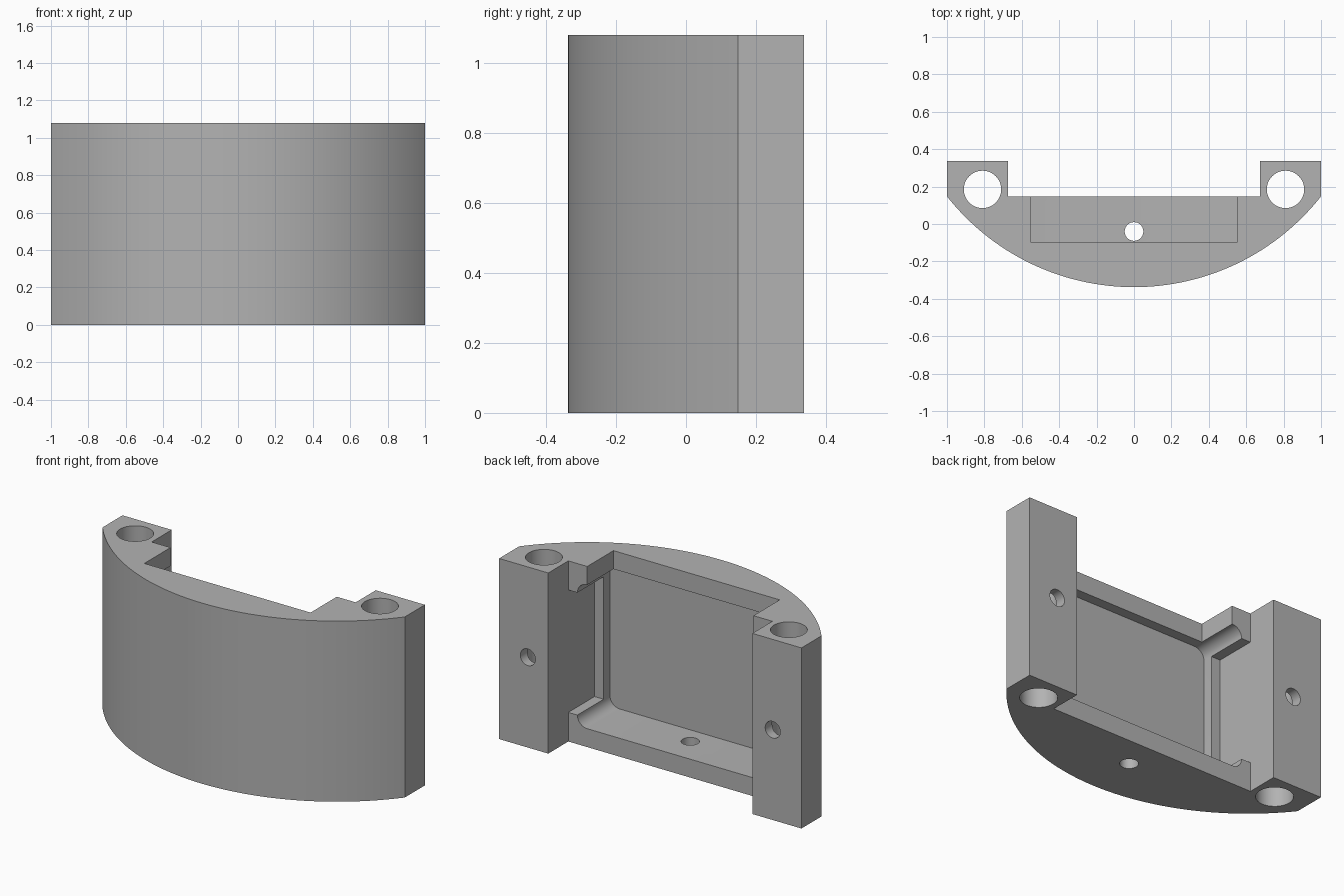
import bpy, bmesh, math

if "Cube" in bpy.data.objects:
    bpy.data.objects.remove(bpy.data.objects["Cube"])

H = 1.08            # height
BACK = 0.3375       # rear face of the posts
WEB = 0.148         # rear face of the web between the posts
POST = 0.675        # inner side of the posts
STEP = -0.1         # depth of the wide recess

grey = bpy.data.materials.new("plain_grey")
grey.diffuse_color = (0.45, 0.45, 0.45, 1)
grey.use_nodes = True
grey.node_tree.nodes["Principled BSDF"].inputs["Base Color"].default_value = grey.diffuse_color


def prism(name, outline, vector):
    """Extrude a closed outline of 3D points along a vector."""
    bm = bmesh.new()
    face = bm.faces.new([bm.verts.new(p) for p in outline])
    new = bmesh.ops.extrude_face_region(bm, geom=[face])["geom"]
    bmesh.ops.translate(bm, vec=vector, verts=[v for v in new if isinstance(v, bmesh.types.BMVert)])
    bmesh.ops.recalc_face_normals(bm, faces=bm.faces)
    mesh = bpy.data.meshes.new(name)
    bm.to_mesh(mesh)
    bm.free()
    mesh.materials.append(grey)
    obj = bpy.data.objects.new(name, mesh)
    bpy.context.collection.objects.link(obj)
    return obj


def circle(r, n):
    return [(r * math.cos(math.tau * i / n), r * math.sin(math.tau * i / n)) for i in range(n)]


def cut(target, cutter):
    mod = target.modifiers.new(cutter.name, "BOOLEAN")
    mod.operation, mod.solver, mod.object = "DIFFERENCE", "EXACT", cutter
    cutter.hide_render = True
    bpy.context.view_layer.objects.active = target
    bpy.ops.object.modifier_apply(modifier=mod.name)
    bpy.data.objects.remove(cutter)


def box(name, half_x, y0, y1, z0, z1):
    base = [(-half_x, y0, z0), (half_x, y0, z0), (half_x, y1, z0), (-half_x, y1, z0)]
    return prism(name, base, (0, 0, z1 - z0))


# Bow-fronted body with two rear posts
sag = WEB + BACK
radius = (1 + sag * sag) / (2 * sag)
half = math.asin(1 / radius)
steps = 64
outline = []
for i in range(steps + 1):
    a = half * (2 * i / steps - 1)
    outline.append((radius * math.sin(a), radius - BACK - radius * math.cos(a), 0))
outline += [(1, BACK, 0), (POST, BACK, 0), (POST, WEB, 0),
            (-POST, WEB, 0), (-POST, BACK, 0), (-1, BACK, 0)]
body = prism("bow_front_housing", outline, (0, 0, H))

# Wide recess between the posts
cut(body, box("wide_recess", POST, STEP, 0.25, 0.174, H - 0.174))

# Deeper pocket with rounded corners
pw, floor, r = 0.615, 0.11, 0.064
pocket = []
for q, (sx, sz) in enumerate([(1, 1), (-1, 1), (-1, -1), (1, -1)]):
    for i in range(9):
        a = math.pi / 2 * (q + i / 8)
        pocket.append((sx * (pw - r) + r * math.cos(a), -0.16,
                       H / 2 + sz * (H / 2 - floor - r) + r * math.sin(a)))
cut(body, prism("deep_pocket", pocket, (0, 0.4, 0)))

# Slot open through the top wall
cut(body, box("top_slot", 0.55, STEP, 0.25, H - 0.2, H + 0.1))

# Bores down the posts, and small rear holes that meet them
for s in (-1, 1):
    cut(body, prism("post_bore", [(s * 0.81 + x, 0.185 + y, -0.1) for x, y in circle(0.1, 48)],
                    (0, 0, H + 0.2)))
    cut(body, prism("rear_hole", [(s * 0.81 + x, 0.185, H / 2 + z) for x, z in circle(0.05, 32)],
                    (0, 0.3, 0)))

# Hole through the floor
cut(body, prism("floor_hole", [(x, y - 0.04, -0.1) for x, y in circle(0.05, 32)], (0, 0, 0.4)))

bpy.ops.object.select_all(action="DESELECT")
body.select_set(True)
bpy.context.view_layer.objects.active = body
bpy.ops.object.shade_smooth_by_angle(angle=math.radians(25))
